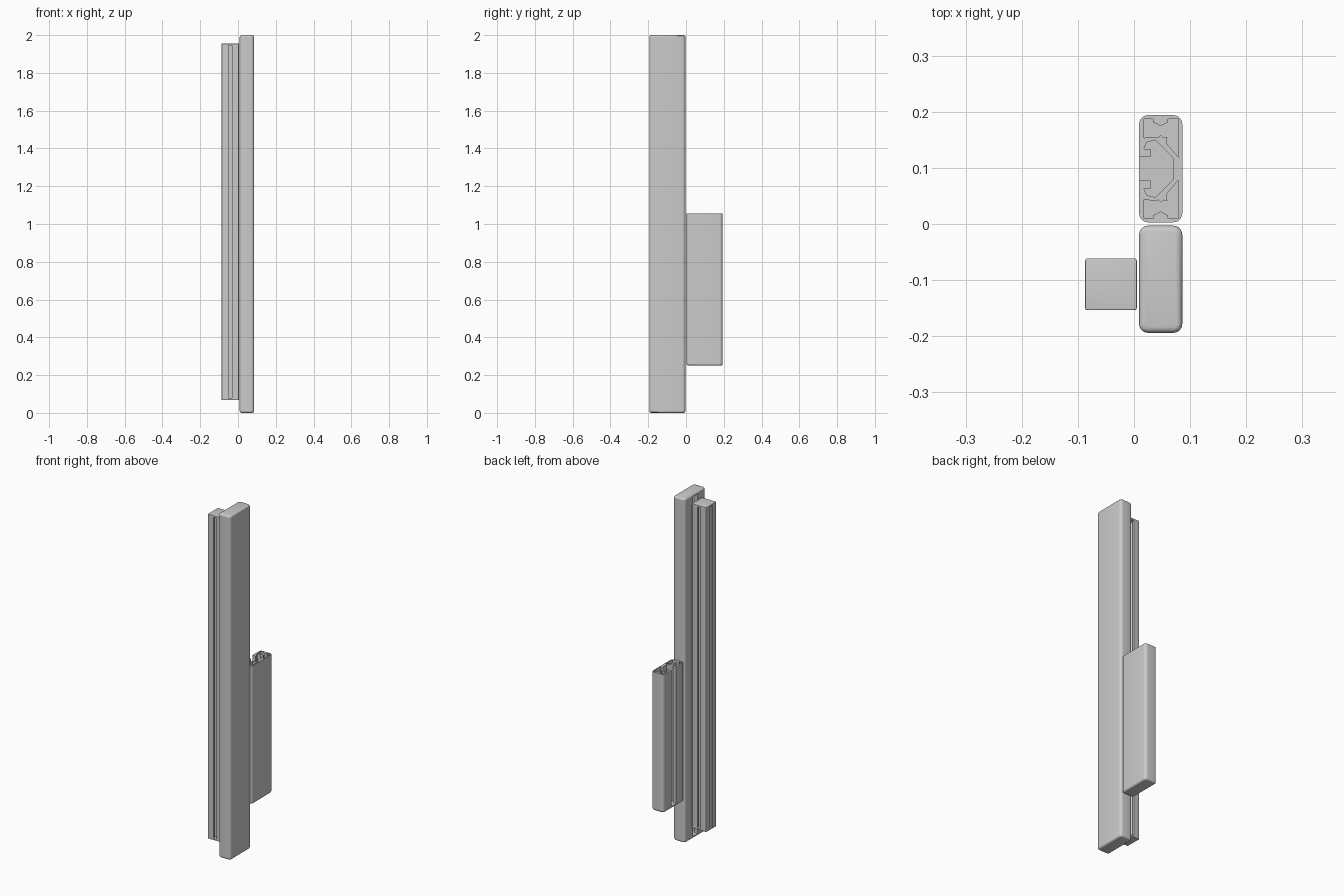
import bpy, bmesh, math
from mathutils import Vector

if "Cube" in bpy.data.objects:
    bpy.data.objects.remove(bpy.data.objects["Cube"])


def finish(obj):
    bpy.ops.object.select_all(action='DESELECT')
    obj.select_set(True)
    bpy.context.view_layer.objects.active = obj
    bpy.ops.object.shade_smooth_by_angle(angle=math.radians(30))


def extrusion(name, loops, centre, z0, z1):
    """Extrude closed 2D loops (outline plus holes) between two heights."""
    cu = bpy.data.curves.new(name, 'CURVE')
    cu.dimensions = '2D'
    cu.fill_mode = 'BOTH'
    cu.extrude = (z1 - z0) / 2
    for pts in loops:
        sp = cu.splines.new('POLY')
        sp.points.add(len(pts) - 1)
        for p, (x, y) in zip(sp.points, pts):
            p.co = (x, y, 0, 1)
        sp.use_cyclic_u = True
    obj = bpy.data.objects.new(name, cu)
    bpy.context.collection.objects.link(obj)
    bpy.ops.object.select_all(action='DESELECT')
    obj.select_set(True)
    bpy.context.view_layer.objects.active = obj
    bpy.ops.object.convert(target='MESH')
    obj = bpy.context.view_layer.objects.active
    bm = bmesh.new()
    bm.from_mesh(obj.data)
    bmesh.ops.remove_doubles(bm, verts=bm.verts, dist=1e-5)
    bmesh.ops.recalc_face_normals(bm, faces=bm.faces)
    bm.to_mesh(obj.data)
    bm.free()
    obj.location = (centre[0], centre[1], (z0 + z1) / 2)
    finish(obj)


def cap(name, size, centre, z0, z1, corner, edge, up):
    """End cap: rounded corners, softened on its outward face only."""
    bm = bmesh.new()
    bmesh.ops.create_cube(bm, size=1)
    for v in bm.verts:
        v.co = Vector((v.co.x * size[0], v.co.y * size[1], v.co.z * (z1 - z0)))
    upright = [e for e in bm.edges if abs(e.verts[0].co.z - e.verts[1].co.z) > 1e-5]
    bmesh.ops.bevel(bm, geom=upright, offset=corner, segments=5, profile=0.5, affect='EDGES')
    s = 1 if up else -1
    rim = [e for e in bm.edges if all(v.co.z * s > 1e-5 for v in e.verts)]
    bmesh.ops.bevel(bm, geom=rim, offset=edge, segments=3, profile=0.5, affect='EDGES')
    me = bpy.data.meshes.new(name)
    bm.to_mesh(me)
    bm.free()
    obj = bpy.data.objects.new(name, me)
    obj.location = (centre[0], centre[1], (z0 + z1) / 2)
    bpy.context.collection.objects.link(obj)
    finish(obj)


def arc(cx, cy, r, a0, a1, n=5):
    return [(cx + r * math.cos(math.radians(a0 + (a1 - a0) * i / n)),
             cy + r * math.sin(math.radians(a0 + (a1 - a0) * i / n))) for i in range(n + 1)]


def flip(pts):
    return [(x, -y) for x, y in reversed(pts)]


# Wide profile: rounded outline with an undercut slot on the -x side
HX, HY, R = 0.0385, 0.0955, 0.016
cav = [(0.022, 0.019), (-0.009, 0.051), (-0.025, 0.047), (-0.030, 0.035),
       (-0.018, 0.035), (-0.018, 0.021), (-HX, 0.021)]
half = cav + arc(-HX + R, HY - R, R, 180, 90) + arc(HX - R, HY - R, R, 90, 0)
outline = half + flip(half)

# End chambers with two small screw bosses each
chamber = [(-0.030, 0.089), (-0.014, 0.089), (-0.014, 0.083), (-0.007, 0.080),
           (0, 0.076), (0.007, 0.080), (0.013, 0.083), (0.013, 0.089), (0.032, 0.089),
           (0.032, 0.020), (0.010, 0.046), (0.012, 0.057), (0.004, 0.056),
           (0, 0.060), (-0.004, 0.056), (-0.012, 0.057), (-0.030, 0.055)]
wide_loops = [outline, chamber, flip(chamber)]
X = 0.0475
T = 0.012

# Tall closed profile with a cap on each end
tall = (X, -0.0985)
extrusion("tall_profile", wide_loops, tall, T, 2 - T)
cap("tall_bottom_cap", (2 * HX, 2 * HY), tall, 0, T, R, 0.010, False)
cap("tall_top_cap", (2 * HX, 2 * HY), tall, 2 - T, 2, R, 0.010, True)

# Short profile, open on top, capped below
short = (X, 0.0985)
extrusion("short_profile", wide_loops, short, 0.25 + T, 1.055)
cap("short_bottom_cap", (2 * HX, 2 * HY), short, 0.25, 0.25 + T, R, 0.010, False)

# Square rail with a T-slot on all four sides
H = 0.046
quarter = arc(H - 0.004, -H + 0.004, 0.004, -90, 0, 3) + [
    (H, -0.010), (0.036, -0.010), (0.036, -0.023), (0.030, -0.023), (0.018, -0.011),
    (0.018, 0.011), (0.030, 0.023), (0.036, 0.023), (0.036, 0.010), (H, 0.010)]
rail_outline = []
for k in range(4):
    c, s = [(1, 0), (0, 1), (-1, 0), (0, -1)][k]
    rail_outline += [(c * x - s * y, s * x + c * y) for x, y in quarter]
rail = (-0.041, -0.1075)
extrusion("rail_profile", [rail_outline, arc(0, 0, 0.008, 0, 345, 15)], rail, 0.078, 1.945)
cap("rail_bottom_cap", (2 * H, 2 * H), rail, 0.068, 0.078, 0.004, 0.002, False)
cap("rail_top_cap", (2 * H, 2 * H), rail, 1.945, 1.955, 0.004, 0.002, True)
